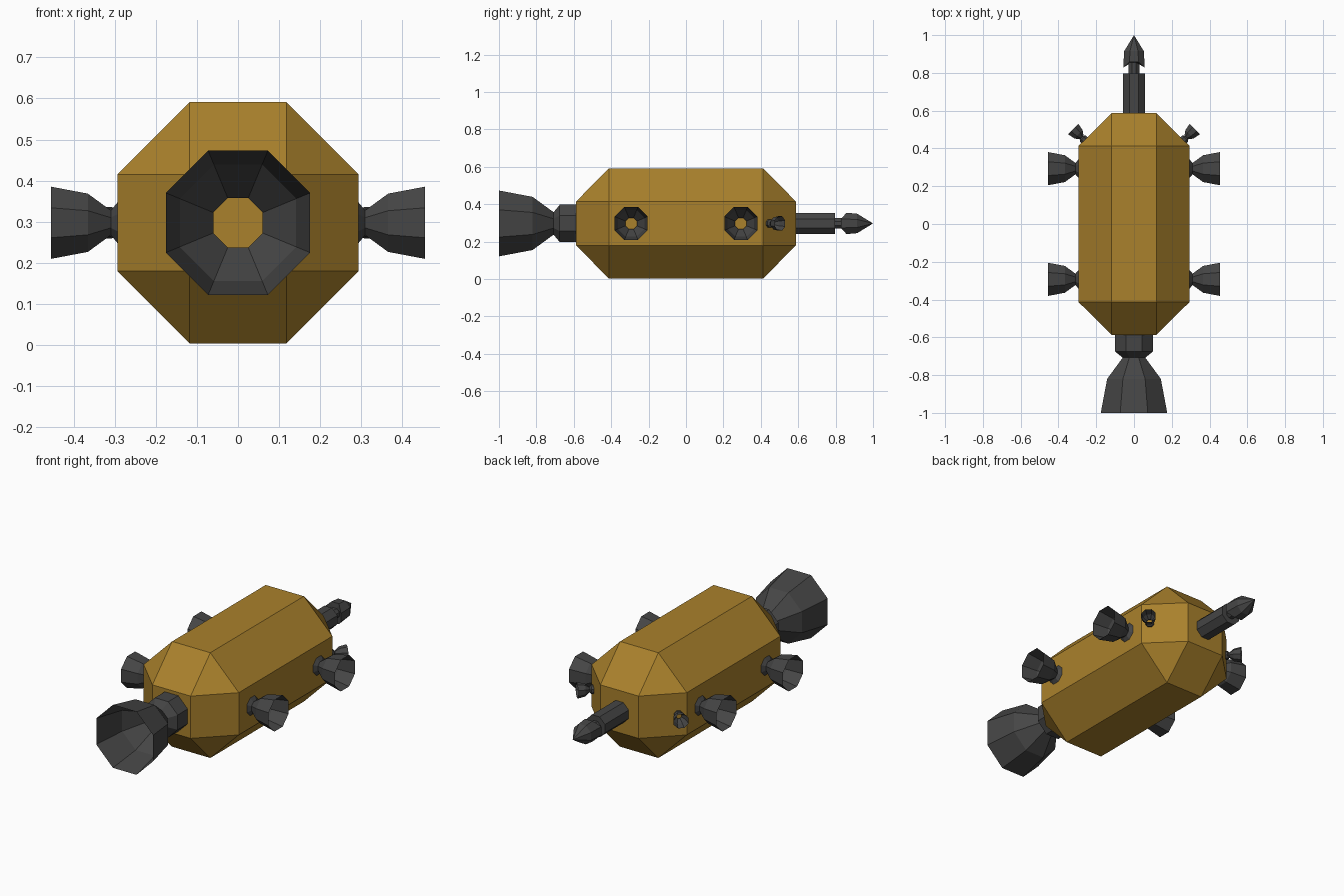
import bpy, bmesh, math
from mathutils import Matrix, Vector

if "Cube" in bpy.data.objects:
    bpy.data.objects.remove(bpy.data.objects["Cube"])

CZ = 0.297  # height of the main axis


def material(name, rgb):
    m = bpy.data.materials.new(name)
    m.diffuse_color = (*rgb, 1)
    m.use_nodes = True
    m.node_tree.nodes["Principled BSDF"].inputs["Base Color"].default_value = m.diffuse_color
    return m


GOLD = material("gold foil", (0.40, 0.22, 0.025))
GREY = material("dark grey metal", (0.06, 0.06, 0.06))


def finish(name, bm, mat):
    me = bpy.data.meshes.new(name)
    bm.to_mesh(me)
    bm.free()
    me.materials.append(mat)
    ob = bpy.data.objects.new(name, me)
    bpy.context.collection.objects.link(ob)
    return ob


def lathe(name, profile, matrix, tweak=None):
    """Eight-sided open lathe round local z; profile = (apothem, z)."""
    bm = bmesh.new()
    rings = []
    for i, (a, z) in enumerate(profile):
        if a == 0:
            rings.append([bm.verts.new((0, 0, z))] * 8)
            continue
        r = a / math.cos(math.pi / 8)
        ring = []
        for k in range(8):
            t = math.pi / 8 + k * math.pi / 4
            p = Vector((r * math.cos(t), r * math.sin(t), z))
            ring.append(bm.verts.new(tweak(i, p) if tweak else p))
        rings.append(ring)
    for lo, hi in zip(rings, rings[1:]):
        for k in range(8):
            j = (k + 1) % 8
            quad = [lo[k], lo[j], hi[j], hi[k]]
            bm.faces.new(list(dict.fromkeys(quad)))
    bm.transform(matrix)
    return finish(name, bm, GREY)


def aim(mouth, direction, scale=1):
    """Place local z=0 at the mouth, pointing along direction."""
    z = Vector(direction).normalized()
    x = Vector((0, 0, 1)).cross(z)
    rot = Matrix((x, z.cross(x), z)).transposed().to_4x4()
    return Matrix.Translation(mouth) @ rot @ Matrix.Scale(scale, 4)


# Body: stretched octagonal hull with square end caps
B, A = 0.118, 0.294
bm = bmesh.new()
for sx in (-1, 1):
    for sy in (-1, 1):
        for sz in (-1, 1):
            for x, y, z in ((A, 0.413, B), (B, 0.413, A), (B, 0.587, B)):
                bm.verts.new((sx * x, sy * y, CZ + sz * z))
bmesh.ops.convex_hull(bm, input=bm.verts)
bmesh.ops.dissolve_limit(bm, angle_limit=0.02, verts=bm.verts, edges=bm.edges)
bmesh.ops.recalc_face_normals(bm, faces=bm.faces)
finish("body", bm, GOLD)

# Thrusters: one hollow bell profile at three sizes
BELL = [(0.1, -0.414), (0.1, -0.325), (0.06, -0.292), (0.142, -0.18), (0.176, 0)]
lathe("main_engine", BELL, aim((0, -1, CZ), (0, -1, 0)))
for side, s in (("left", -1), ("right", 1)):
    for end, y in (("front", -0.293), ("back", 0.293)):
        lathe(f"{side}_{end}_thruster", BELL,
              aim((s * 0.456, y, CZ), (s, 0, 0), 0.5))
    lathe(f"{side}_corner_thruster", BELL,
          aim((s * 0.322, 0.503, CZ), (s, 1, 0), 0.22))

# Docking probe: shaft, thin neck and barbed tip
PROBE = aim((0, 0, CZ), (0, 1, 0))
lathe("probe_shaft", [(0.057, 0.58), (0.057, 0.797), (0.028, 0.797)], PROBE)
lathe("probe_neck", [(0.028, 0.797), (0.028, 0.86)], PROBE)


def barb(i, p):
    # the two sideways barbs reach further back
    if i == 1 and abs(p.x) > abs(p.y):
        p.z -= 0.03
    return p


lathe("probe_tip", [(0.028, 0.855), (0.057, 0.858), (0.052, 0.915), (0, 1.0)],
      PROBE, barb)
